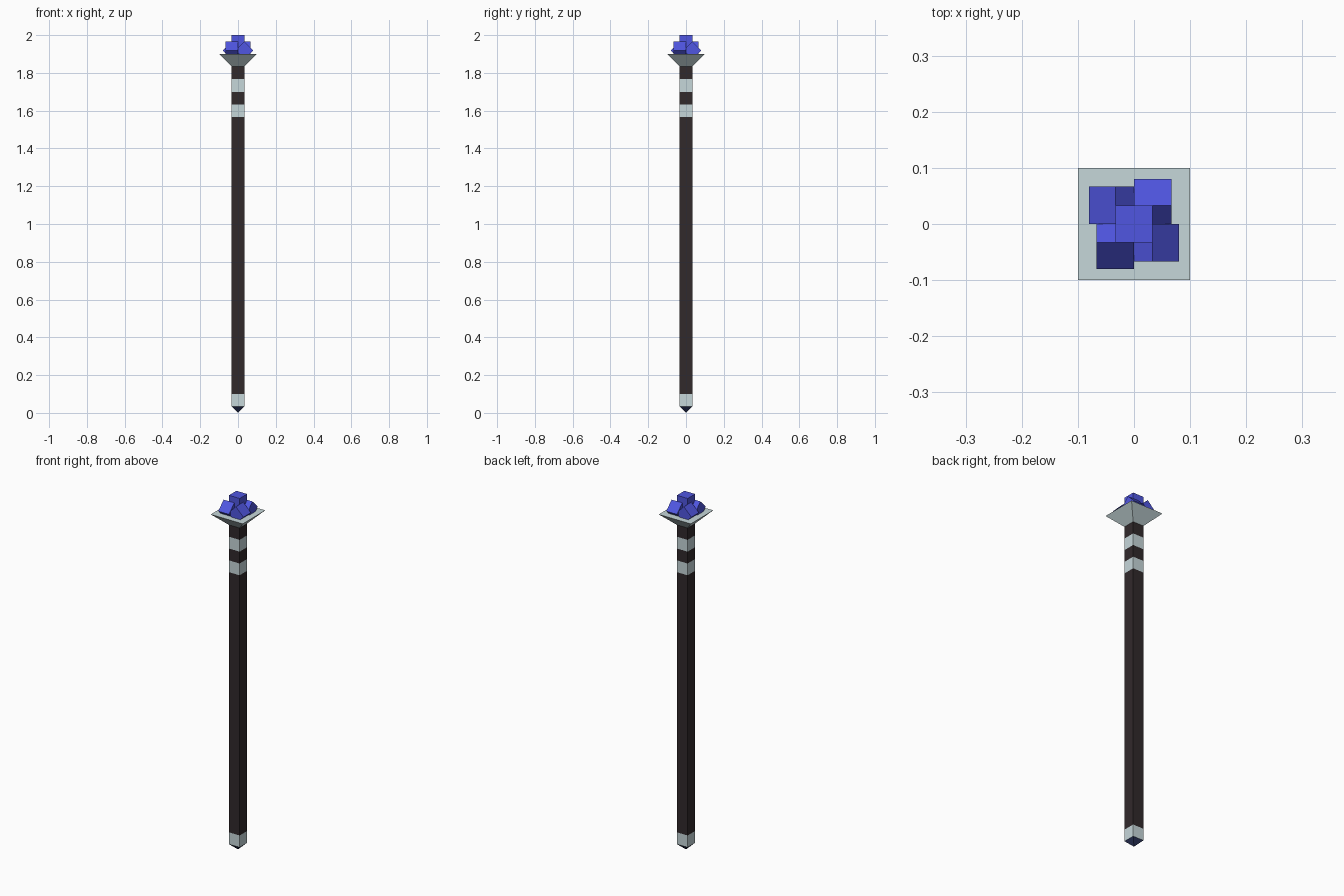
import bpy, bmesh, math
from mathutils import Matrix

if "Cube" in bpy.data.objects:
    bpy.data.objects.remove(bpy.data.objects["Cube"])

U = 1 / 30            # half width of the shaft; heights are multiples of it


def srgb(r, g, b):
    lin = [((c / 255 + 0.055) / 1.055) ** 2.4 if c > 10 else c / 255 / 12.92 for c in (r, g, b)]
    return (*lin, 1)


def material(name, rgb):
    m = bpy.data.materials.new(name)
    m.diffuse_color = srgb(*rgb)
    m.use_nodes = True
    m.node_tree.nodes["Principled BSDF"].inputs["Base Color"].default_value = m.diffuse_color
    return m


DARK = material("dark wood", (49, 41, 43))
SILVER = material("pale silver", (198, 215, 218))
BLUE = material("blue crystal", (80, 86, 225))
SLATE = material("dark blue", (46, 56, 98))


def finish(name, bm, mats):
    bmesh.ops.recalc_face_normals(bm, faces=bm.faces)
    me = bpy.data.meshes.new(name)
    bm.to_mesh(me)
    bm.free()
    for m in mats:
        me.materials.append(m)
    ob = bpy.data.objects.new(name, me)
    bpy.context.collection.objects.link(ob)
    return ob


def square_loft(name, sections, mats, rule=lambda z: 0):
    """Stack square sections (half width, z); half width 0 makes a point."""
    bm = bmesh.new()
    rings = []
    for h, z in sections:
        if h == 0:
            rings.append([bm.verts.new((0, 0, z))] * 4)
        else:
            rings.append([bm.verts.new((x * h, y * h, z))
                          for x, y in ((-1, -1), (1, -1), (1, 1), (-1, 1))])
    for a, b in zip(rings, rings[1:]):
        for i in range(4):
            j = (i + 1) % 4
            bm.faces.new(list(dict.fromkeys((a[i], a[j], b[j], b[i]))))
    for r in (rings[0], rings[-1]):
        if r[0] is not r[1]:
            bm.faces.new(r)
    for f in bm.faces:
        f.material_index = rule(f.calc_center_median().z)
    return finish(name, bm, mats)


def crystal(name, matrix):
    bm = bmesh.new()
    bmesh.ops.create_cube(bm, size=2 * U, matrix=matrix)
    return finish(name, bm, [BLUE])


# Shaft with painted silver bands
square_loft("shaft", [(U, k * U) for k in (1, 3, 47, 49, 51, 53, 55)], [DARK, SILVER],
            lambda z: int(z < 3 * U or 47 * U < z < 49 * U or 51 * U < z < 53 * U))

# Pointed foot
square_loft("foot_tip", [(0, 0), (U, U)], [SLATE])

# Flared cup
square_loft("cup", [(U, 55 * U), (3 * U, 57 * U)], [SILVER])

# Centre crystal and four tilted crystals in a pinwheel around it
crystal("centre_crystal", Matrix.Translation((0, 0, 59 * U)))
tilt = Matrix.Translation((-U, U, 59 * U - U * math.sqrt(2))) @ Matrix.Rotation(math.pi / 4, 4, 'Y')
for i in range(4):
    crystal(f"tilted_crystal_{i + 1}", Matrix.Rotation(i * math.pi / 2, 4, 'Z') @ tilt)
